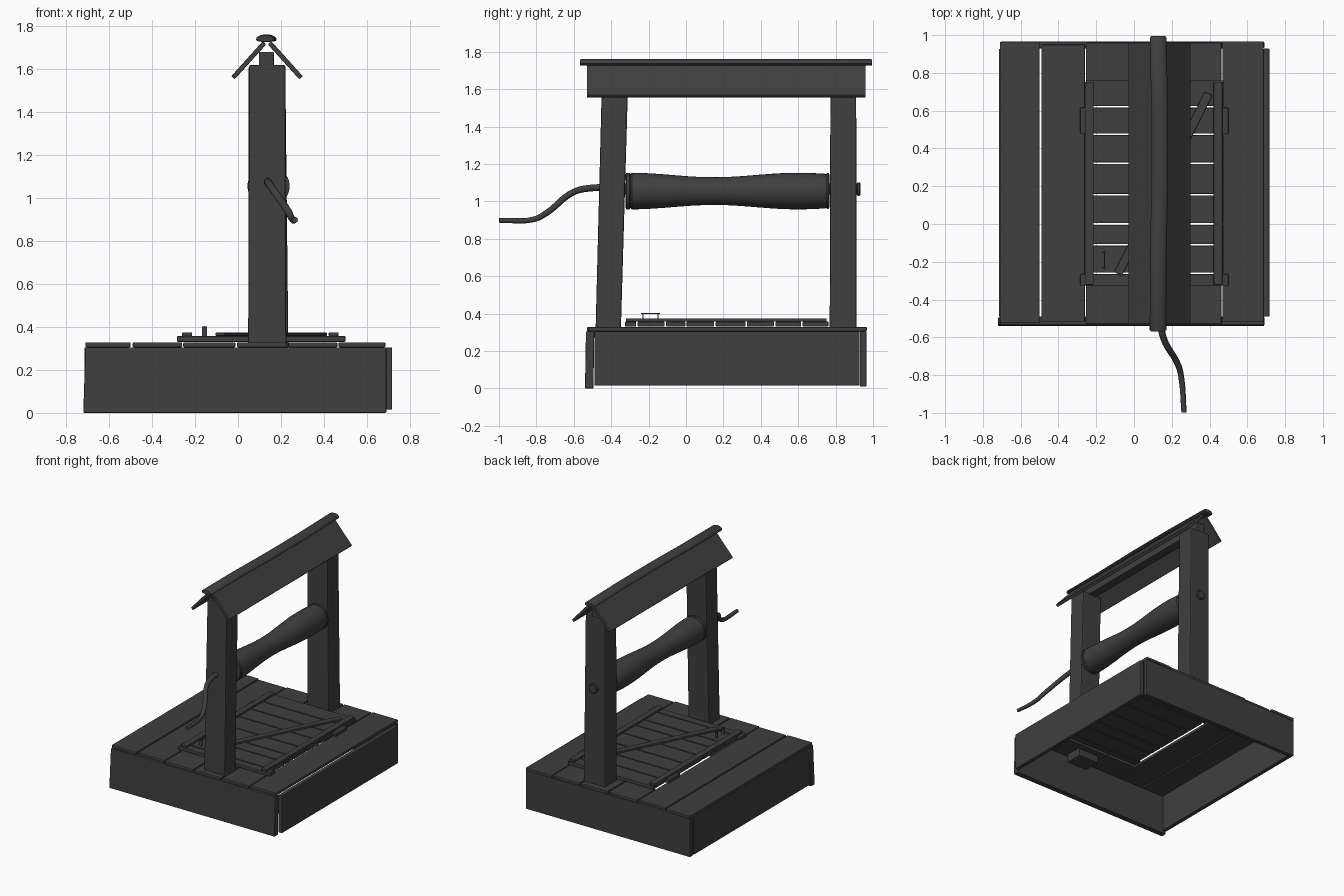
import bpy, bmesh, math
from mathutils import Vector, Matrix

cube = bpy.data.objects.get("Cube")
if cube:
    bpy.data.objects.remove(cube)

wood = bpy.data.materials.new("dark_grey_wood")
wood.use_nodes = True
grey = (0.05, 0.05, 0.05, 1)
wood.diffuse_color = grey
wood.node_tree.nodes["Principled BSDF"].inputs["Base Color"].default_value = grey


def finish(name, bm, bevel=0.0, smooth=False):
    bmesh.ops.recalc_face_normals(bm, faces=bm.faces)
    mesh = bpy.data.meshes.new(name)
    bm.to_mesh(mesh)
    bm.free()
    obj = bpy.data.objects.new(name, mesh)
    bpy.context.collection.objects.link(obj)
    mesh.materials.append(wood)
    if bevel:
        mod = obj.modifiers.new("worn_edges", 'BEVEL')
        mod.width, mod.segments = bevel, 2
    if smooth:
        bpy.ops.object.select_all(action='DESELECT')
        obj.select_set(True)
        bpy.context.view_layer.objects.active = obj
        bpy.ops.object.shade_smooth_by_angle(angle=math.radians(40))
    return obj


def board(name, x, y, z, bevel=0.005, top_x=None, top_y=None):
    """Box between ranges; the top face may have its own x and y ranges."""
    bm = bmesh.new()
    bmesh.ops.create_cube(bm, size=1)
    for v in bm.verts:
        up = v.co.z > 0
        rx, ry = (top_x or x, top_y or y) if up else (x, y)
        v.co = (rx[v.co.x > 0], ry[v.co.y > 0], z[up])
    return finish(name, bm, bevel)


def slanted(name, start, end, width, thick, axis):
    """Plank of a given length along start-end, extended along another axis."""
    a, b = Vector(start), Vector(end)
    along, side = (b - a).normalized(), Vector(axis)
    rot = Matrix((along, side, along.cross(side))).transposed().to_4x4()
    bm = bmesh.new()
    bmesh.ops.create_cube(bm, size=1)
    bmesh.ops.scale(bm, vec=((b - a).length, width, thick), verts=bm.verts)
    bmesh.ops.transform(bm, matrix=Matrix.Translation((a + b) / 2) @ rot, verts=bm.verts)
    return finish(name, bm, 0.004)


def turned(name, profile, x, z, sides=32):
    """Solid turned about a line along y; profile holds (y, radius)."""
    bm = bmesh.new()
    rings = [[bm.verts.new((x + r * math.cos(math.tau * i / sides), y,
                            z + r * math.sin(math.tau * i / sides)))
              for i in range(sides)] for y, r in profile]
    for a, b in zip(rings, rings[1:]):
        for i in range(sides):
            j = (i + 1) % sides
            bm.faces.new((a[i], a[j], b[j], b[i]))
    bm.faces.new(rings[0])
    bm.faces.new(rings[-1])
    return finish(name, bm, smooth=True)


# Base frame
board("front_skirt", (-0.72, 0.69), (-0.54, -0.495), (0.0, 0.305),
      top_x=(-0.71, 0.69), top_y=(-0.535, -0.49))
board("back_skirt", (-0.71, 0.69), (0.93, 0.965), (0.01, 0.305))
board("left_skirt", (0.685, 0.717), (-0.49, 0.928), (0.015, 0.305))
board("right_skirt", (-0.715, -0.682), (-0.49, 0.928), (0.015, 0.305))

# Deck planks, with the middle ones cut away under the hatch
outer = [(-0.71, -0.5, -0.525, 0.965), (-0.49, -0.26, -0.52, 0.95),
         (0.468, 0.686, -0.52, 0.967)]
for i, (x0, x1, y0, y1) in enumerate(outer):
    board(f"deck_plank_{i + 1}", (x0, x1), (y0, y1), (0.305, 0.328))
for i, xr in enumerate([(-0.255, -0.012), (-0.004, 0.226), (0.234, 0.463)]):
    board(f"front_deck_plank_{i + 1}", xr, (-0.53, -0.3), (0.305, 0.328))
    board(f"back_deck_plank_{i + 1}", xr, (0.73, 0.96), (0.305, 0.328))

# Hatch slats; two carry the wide ends
cuts = [-0.33, -0.262, -0.11, 0.0, 0.155, 0.322, 0.474, 0.62, 0.765]
for i, (y0, y1) in enumerate(zip(cuts, cuts[1:])):
    xr = (-0.285, 0.5) if i in (0, 6) else (-0.255, 0.475)
    board(f"hatch_slat_{i + 1}", xr, (y0 + 0.004, y1 - 0.004), (0.331, 0.357), 0.004)
for side, x in (("right", -0.237), ("left", 0.445)):
    board(f"hatch_batten_{side}", (x - 0.023, x + 0.023), (-0.322, 0.752),
          (0.357, 0.374), 0.003)
slanted("hatch_brace", (-0.085, -0.265, 0.366), (0.395, 0.69, 0.366), 0.046, 0.016,
        Vector((-0.955, 0.48, 0)).normalized())

# Hatch handle
for end, y in (("front", -0.23), ("back", -0.15)):
    board(f"handle_leg_{end}", (-0.167, -0.145), (y - 0.003, y + 0.003), (0.355, 0.402), 0)
board("handle_bar", (-0.159, -0.153), (-0.24, -0.14), (0.398, 0.404), 0)

# Posts and ridge beam
board("front_post", (0.047, 0.225), (-0.485, -0.35), (0.25, 1.62), 0.008,
      (0.052, 0.22), (-0.45, -0.31))
board("back_post", (0.05, 0.235), (0.768, 0.912), (0.25, 1.615), 0.008,
      (0.05, 0.22), (0.772, 0.91))
board("ridge_beam", (0.097, 0.167), (-0.45, 0.91), (1.61, 1.68))

# Roof boards
for side, s in (("right", -1), ("left", 1)):
    slanted(f"roof_board_{side}", (0.135 + s * 0.012, 0.215, 1.722),
            (0.135 + s * 0.158, 0.215, 1.56), 1.49, 0.022, (0, 1, 0))

# Half-round ridge cap
bm = bmesh.new()
ys = [-0.568, -0.56, -0.2, 0.2, 0.6, 0.985, 0.995]
rings = []
for k, y in enumerate(ys):
    scale = 0.85 if k in (0, len(ys) - 1) else 1
    cx = 0.132 + 0.006 * math.sin(4 * y)
    rings.append([bm.verts.new((cx + 0.044 * scale * math.cos(t),
                                y, 1.736 + 0.025 * scale * math.sin(t) * (1 if t <= math.pi else 0.4)))
                  for t in (math.tau * i / 16 for i in range(16))])
for a, b in zip(rings, rings[1:]):
    for i in range(16):
        j = (i + 1) % 16
        bm.faces.new((a[i], a[j], b[j], b[i]))
bm.faces.new(rings[0])
bm.faces.new(rings[-1])
finish("ridge_cap", bm, smooth=True)

# Roller with end collars and a narrow waist
waist = [(y, 0.086 + 0.012 * math.cos((y - 0.6) * math.tau / 0.9))
         for y in (-0.29 + 0.0575 * i for i in range(19))]
roller = [(-0.323, 0.09), (-0.318, 0.098), (-0.302, 0.098), (-0.298, 0.091)]
roller += waist + [(0.75, 0.091), (0.754, 0.096), (0.762, 0.096), (0.766, 0.088)]
turned("roller", roller, 0.142, 1.055)
turned("axle", [(-0.36, 0.03), (0.915, 0.03), (0.918, 0.036), (0.928, 0.036),
                (0.933, 0.03)], 0.142, 1.066, 20)

# Crank
curve = bpy.data.curves.new("crank", 'CURVE')
curve.dimensions = '3D'
curve.bevel_depth = 0.02
curve.bevel_resolution = 3
curve.use_fill_caps = True
curve.resolution_u = 6
path = [(0.142, -0.33, 1.07), (0.142, -0.52, 1.07), (0.155, -0.6, 1.05),
        (0.235, -0.75, 0.935), (0.25, -0.81, 0.905), (0.265, -0.998, 0.898)]
spline = curve.splines.new('BEZIER')
spline.bezier_points.add(len(path) - 1)
for i, (p, co) in enumerate(zip(spline.bezier_points, path)):
    p.co = co
    p.handle_left_type = p.handle_right_type = 'AUTO'
    p.radius = 1.0 - 0.06 * i
curve.materials.append(wood)
crank = bpy.data.objects.new("crank", curve)
bpy.context.collection.objects.link(crank)
